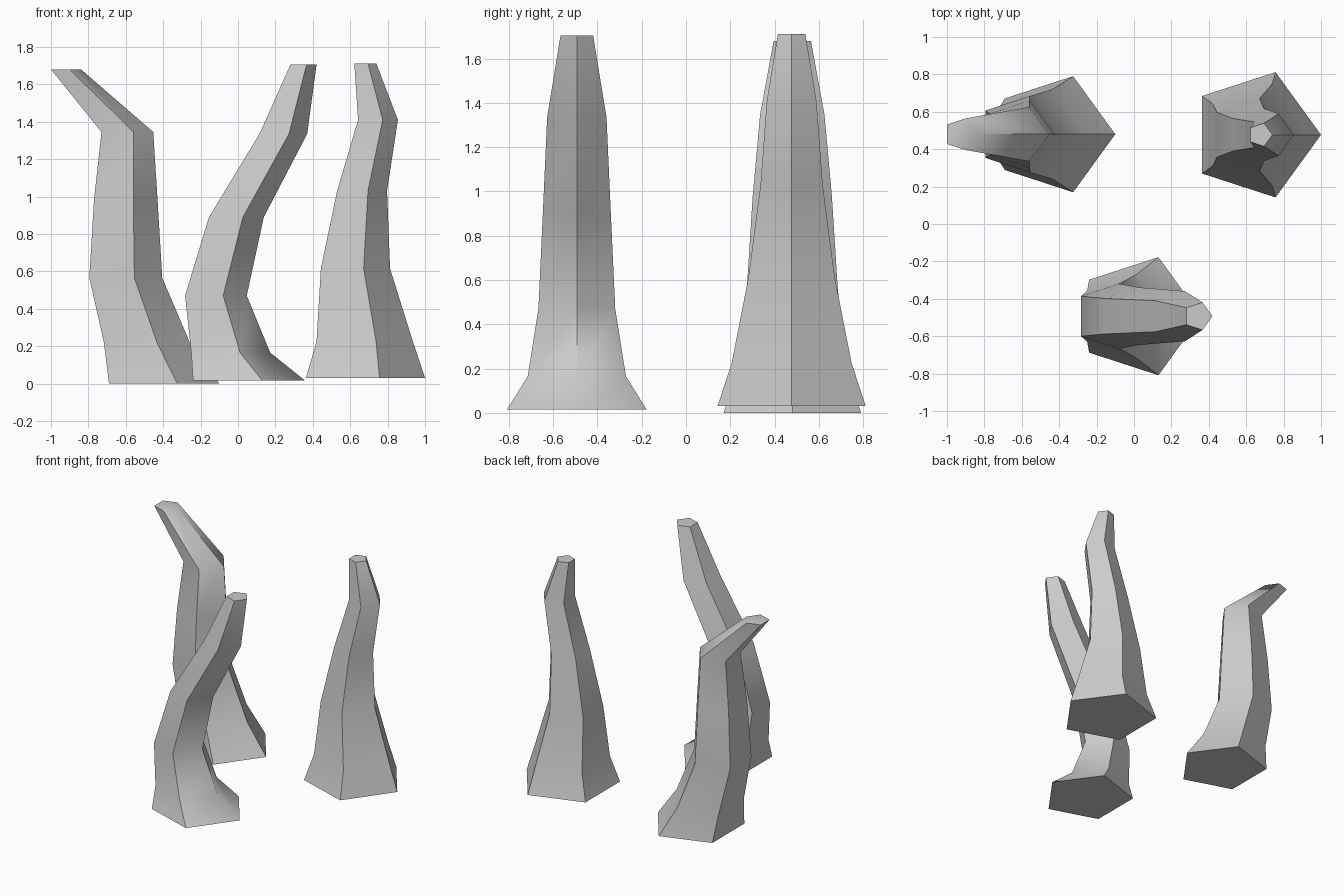
import bpy, bmesh
from math import sin, cos, radians, tau

if "Cube" in bpy.data.objects:
    bpy.data.objects.remove(bpy.data.objects["Cube"])

C36 = cos(radians(36))


def horn(name, y, rings):
    """Loft pentagons (one corner facing +x); each ring is (z, left x, right x)."""
    bm = bmesh.new()
    loops = []
    for z, left, right in rings:
        r = (right - left) / (1 + C36)
        cx = right - r
        loops.append([bm.verts.new((cx + r * cos(tau * i / 5), y + r * sin(tau * i / 5), z))
                      for i in range(5)])
    for a, b in zip(loops, loops[1:]):
        for i in range(5):
            j = (i + 1) % 5
            bm.faces.new((a[i], a[j], b[j], b[i]))
    bm.faces.new(loops[0][::-1])
    bm.faces.new(loops[-1])
    me = bpy.data.meshes.new(name)
    bm.to_mesh(me)
    bm.free()
    ob = bpy.data.objects.new(name, me)
    bpy.context.collection.objects.link(ob)
    # Smooth along the length, sharp at the pentagon corners
    bpy.ops.object.select_all(action='DESELECT')
    ob.select_set(True)
    bpy.context.view_layer.objects.active = ob
    bpy.ops.object.shade_smooth_by_angle(angle=radians(50))
    return ob


# Back left horn, tip bent outward
horn("left_horn", 0.48, [
    (0.00, -0.69, -0.10), (0.22, -0.717, -0.258), (0.565, -0.795, -0.405),
    (0.98, -0.77, -0.43), (1.345, -0.73, -0.453), (1.68, -1.00, -0.84)])

# Front middle horn, curving to the right
horn("front_horn", -0.493, [
    (0.015, -0.24, 0.36), (0.165, -0.25, 0.172), (0.47, -0.283, 0.047),
    (0.89, -0.155, 0.138), (1.335, 0.115, 0.37), (1.705, 0.28, 0.42)])

# Back right horn, nearly upright
horn("right_horn", 0.477, [
    (0.03, 0.363, 1.00), (0.225, 0.42, 0.935), (0.615, 0.443, 0.813),
    (1.03, 0.53, 0.797), (1.41, 0.642, 0.855), (1.71, 0.622, 0.74)])
